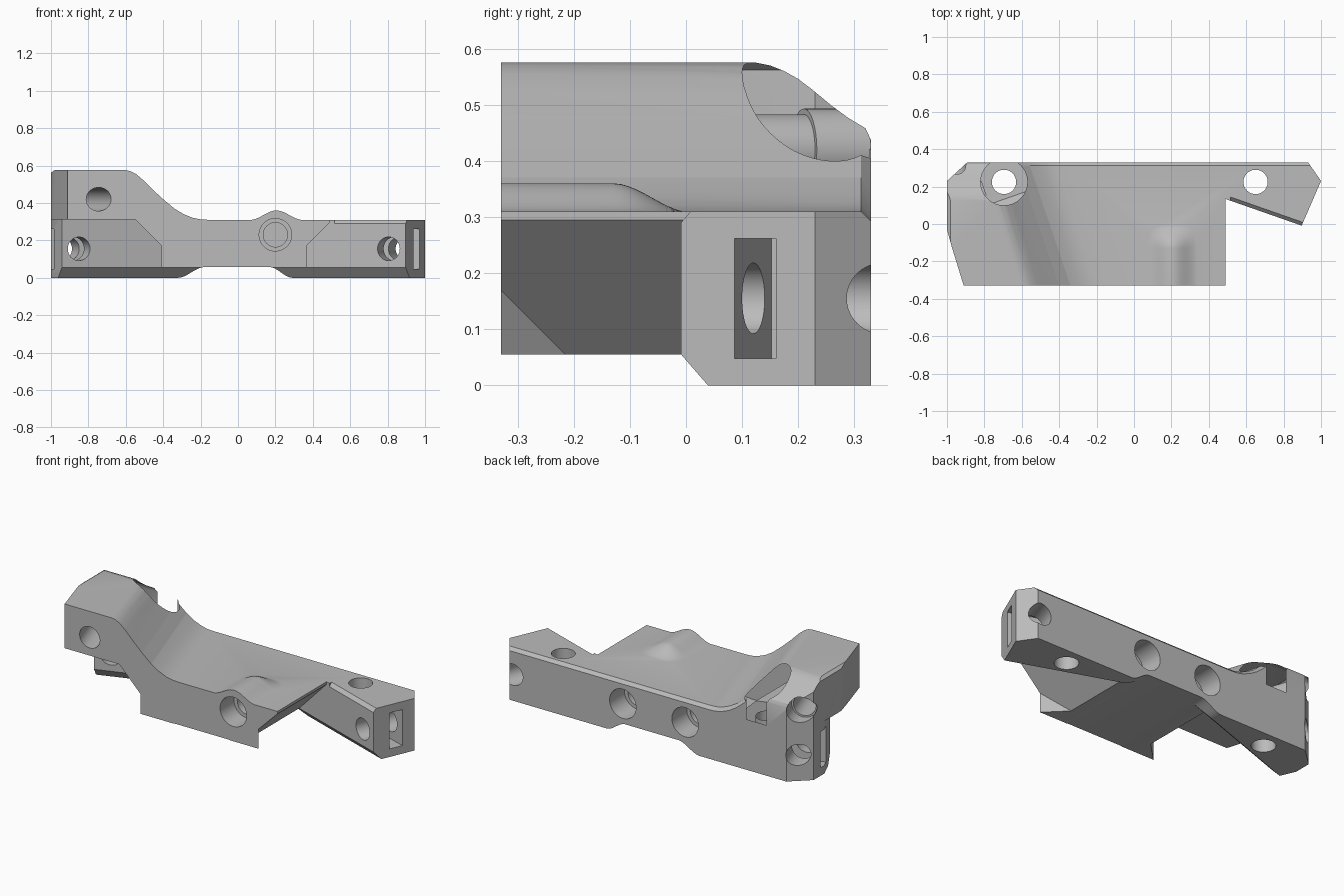
import bpy, math
from mathutils import Vector

if "Cube" in bpy.data.objects:
    bpy.data.objects.remove(bpy.data.objects["Cube"], do_unlink=True)

grey = bpy.data.materials.new("plain grey")
grey.use_nodes = True
colour = (0.5, 0.5, 0.5, 1)
grey.diffuse_color = colour
grey.node_tree.nodes["Principled BSDF"].inputs["Base Color"].default_value = colour


def loft(name, rings):
    """Closed solid through matching rings of points."""
    n, last = len(rings[0]), len(rings) - 1
    faces = [tuple(range(n)), tuple(range(n * last + n - 1, n * last - 1, -1))]
    for k in range(0, n * last, n):
        faces += [(k + i, k + n + i, k + n + (i + 1) % n, k + (i + 1) % n)
                  for i in range(n)]
    mesh = bpy.data.meshes.new(name)
    mesh.from_pydata([tuple(p) for ring in rings for p in ring], [], faces)
    mesh.materials.append(grey)
    obj = bpy.data.objects.new(name, mesh)
    bpy.context.collection.objects.link(obj)
    bpy.context.view_layer.objects.active = obj
    obj.select_set(True)
    bpy.ops.object.mode_set(mode='EDIT')
    bpy.ops.mesh.select_all(action='SELECT')
    bpy.ops.mesh.normals_make_consistent(inside=False)
    bpy.ops.object.mode_set(mode='OBJECT')
    obj.select_set(False)
    return obj


def along_y(name, pts, front, back):
    """Profile in x, z between two planes given as functions of x."""
    return loft(name, [[(x, f(x), z) for x, z in pts] for f in (front, back)])


def along_x(name, pts, x0, x1, line=lambda x: 0):
    """Profile in y, z, following a line over x."""
    return loft(name, [[(x, y + line(x), z) for y, z in pts] for x in (x0, x1)])


def along_z(name, pts, z0, z1):
    return loft(name, [[(x, y, z) for x, y in pts] for z in (z0, z1)])


def rod(name, a, b, r, n=48):
    a, b = Vector(a), Vector(b)
    q = (b - a).to_track_quat('Z', 'Y')
    ring = [q @ Vector((r * math.cos(t), r * math.sin(t), 0))
            for t in (2 * math.pi * i / n for i in range(n))]
    return loft(name, [[a + p for p in ring], [b + p for p in ring]])


def combine(tool, op='DIFFERENCE'):
    m = body.modifiers.new(tool.name, 'BOOLEAN')
    m.object, m.operation, m.solver = tool, op, 'EXACT'
    bpy.context.view_layer.objects.active = body
    bpy.ops.object.modifier_apply(modifier=m.name)
    bpy.data.objects.remove(tool, do_unlink=True)


def ease(a, b, n=10):
    """S-curve between two points."""
    return [(a[0] + (b[0] - a[0]) * t,
             a[1] + (b[1] - a[1]) * (3 * t * t - 2 * t ** 3))
            for t in (i / n for i in range(n + 1))]


# The arms' front faces lean back towards the middle
def right_line(x):
    return (0.9 - x) * 0.35 - 0.01


def mirror_x(x):
    return -0.045 - x


def left_line(x):
    return right_line(mirror_x(x))


def lean(x, y):
    """The raised end's shoulder runs diagonally across the body."""
    return x - 0.338 * (y + 0.33)


# Main body: side-to-side profile with a raised end and an arched underside
shoulder = [(-0.6, 0.575), (-0.575, 0.57), (-0.545, 0.555), (-0.51, 0.525),
            (-0.46, 0.475), (-0.4, 0.42), (-0.34, 0.37), (-0.29, 0.34),
            (-0.24, 0.32), (-0.2, 0.312), (-0.16, 0.31)]
arch = ease((0.29, 0), (0.17, 0.057)) + ease((-0.18, 0.057), (-0.32, 0))
rest = [(1.1, 0.31), (1.1, 0)] + arch + [(-1.1, 0), (-1.1, 0.575)]
body = loft("bracket_body", [[(lean(x, y), y, z) for x, z in shoulder]
                             + [(x, y, z) for x, z in rest] for y in (-0.33, 0.33)])

# Plan outline
combine(along_z("outline", [(-0.91, -0.331), (0.757, -0.331), (1, 0.23), (0.93, 0.331),
                            (-0.89, 0.331), (-1, 0.23), (-1, -0.03), (-0.975, -0.12)],
                -0.1, 1), 'INTERSECT')

# Raised end falls away towards the back
combine(along_x("back_slope", [(0.1, 0.576), (0.125, 0.575), (0.15, 0.57), (0.175, 0.56),
                               (0.2, 0.546), (0.225, 0.527), (0.26, 0.498), (0.29, 0.476),
                               (0.32, 0.458), (0.333, 0.43),
                               (0.5, 0.42), (0.5, 0.8), (0.1, 0.8)], -1.2, -0.2))
combine(along_y("outer_top_bevel", [(-1.01, 0.555), (-0.98, 0.576), (-1.01, 0.6)],
                lambda x: -1, lambda x: 1))

# Undercut recesses in front of each arm, leaving a thin brace at the front
combine(along_y("right_recess", [(0.145, -0.05), (0.49, 0.295), (0.49, 1),
                                 (1.2, 1), (1.2, -0.05)],
                lambda x: 0.035 - x, right_line))
combine(along_y("left_recess", [(-0.188, -0.05), (-0.55, 0.312),
                                (-1.2, 0.312), (-1.2, -0.05)],
                lambda x: x + 0.08, left_line))
combine(along_z("left_end_trim", [(-0.945, 0), (-1.01, 0.15), (-1.3, 0.15),
                                  (-1.3, -0.6), (-0.69, -0.6)], -1, 0.312))

# Underside step and bevel
under = [(-1.5, 0.055), (0, 0.055), (0.075, -0.02), (-1.5, -0.02)]
combine(along_x("right_under", under, -0.0225, 1.2, right_line))
combine(along_x("left_under", under, -1.2, -0.0225, left_line))

# Top bevels on the right arm and along the back edge up to the screw pocket
combine(along_x("arm_bevel", [(-0.01, 0.28), (0.03, 0.32), (-0.2, 0.32)],
                0.515, 1.2, right_line))
edge = shoulder[5:] + [(1.4, 0.31)]
combine(loft("back_bevel", [[(lean(x, y), y, z - drop) for x, z in edge]
                            + [(lean(x, y), y, 0.9) for x in (1.4, edge[0][0])]
                            for y, drop in ((0.312, 0), (0.342, 0.03))]))

# Rounded bump over the front socket, fading backwards
steps = 28


def bump_ring(y, scale):
    top = [(0.05 + 0.31 * i / steps, y, 0.308 + 0.052 * scale * (
        0.5 - 0.5 * math.cos(2 * math.pi * i / steps)) ** 1.2) for i in range(steps + 1)]
    return top + [(0.36, y, 0.28), (0.05, y, 0.28)]


combine(loft("bump", [bump_ring(y, s) for y, s in
                      [(-0.33, 1)] + ease((-0.13, 1), (0.01, 0))]), 'UNION')

# Vertical bolt holes and the open screw-head pocket
for x in (0.65, -0.695):
    combine(rod("bolt_hole", (x, 0.225, -0.2), (x, 0.225, 0.9), 0.065))
combine(rod("head_pocket", (-0.695, 0.225, 0.3), (-0.695, 0.225, 0.9), 0.125))

# Stepped sockets in the front and back faces
for x, z, y0, y1, y2 in ((0.2, 0.23, -0.4, -0.2, -0.1), (0.185, 0.175, 0.4, 0.19, 0.1),
                         (-0.225, 0.175, 0.4, 0.19, 0.1)):
    combine(rod("socket", (x, y0, z), (x, y1, z), 0.087))
    combine(rod("socket_core", (x, y0, z), (x, y2, z), 0.065))

# Slanted cross holes and nut slots, one set per arm
axis = Vector((0.32, 0.947, 0))
across = Vector((0.947, -0.32, 0))


def flip(p):
    return Vector((mirror_x(p.x), p.y, p.z))


for place in (lambda p: p, flip):
    c = Vector((0.851, 0.158, 0.155))
    combine(rod("cross_hole", place(c - axis * 0.4), place(c + axis * 0.4), 0.063))
    corners = [c + across * u + axis * v for u, v in
               ((-0.1, -0.04), (0.3, -0.04), (0.3, 0.04), (-0.1, 0.04))]
    combine(loft("nut_slot", [[place(p + Vector((0, 0, h))) for p in corners]
                              for h in (-0.107, 0.107)]))

# Slanted hole through the raised end, wider where it leaves the back corner
c = Vector((-0.745, -0.33, 0.42))
slant = Vector((-0.32, 0.947, 0))
combine(rod("upper_hole", c - slant * 0.2, c + slant * 0.9, 0.063))
combine(rod("upper_hole_mouth", c + slant * 0.57, c + slant * 0.9, 0.073))

body.select_set(True)
bpy.context.view_layer.objects.active = body
bpy.ops.object.shade_smooth_by_angle(angle=math.radians(25))
